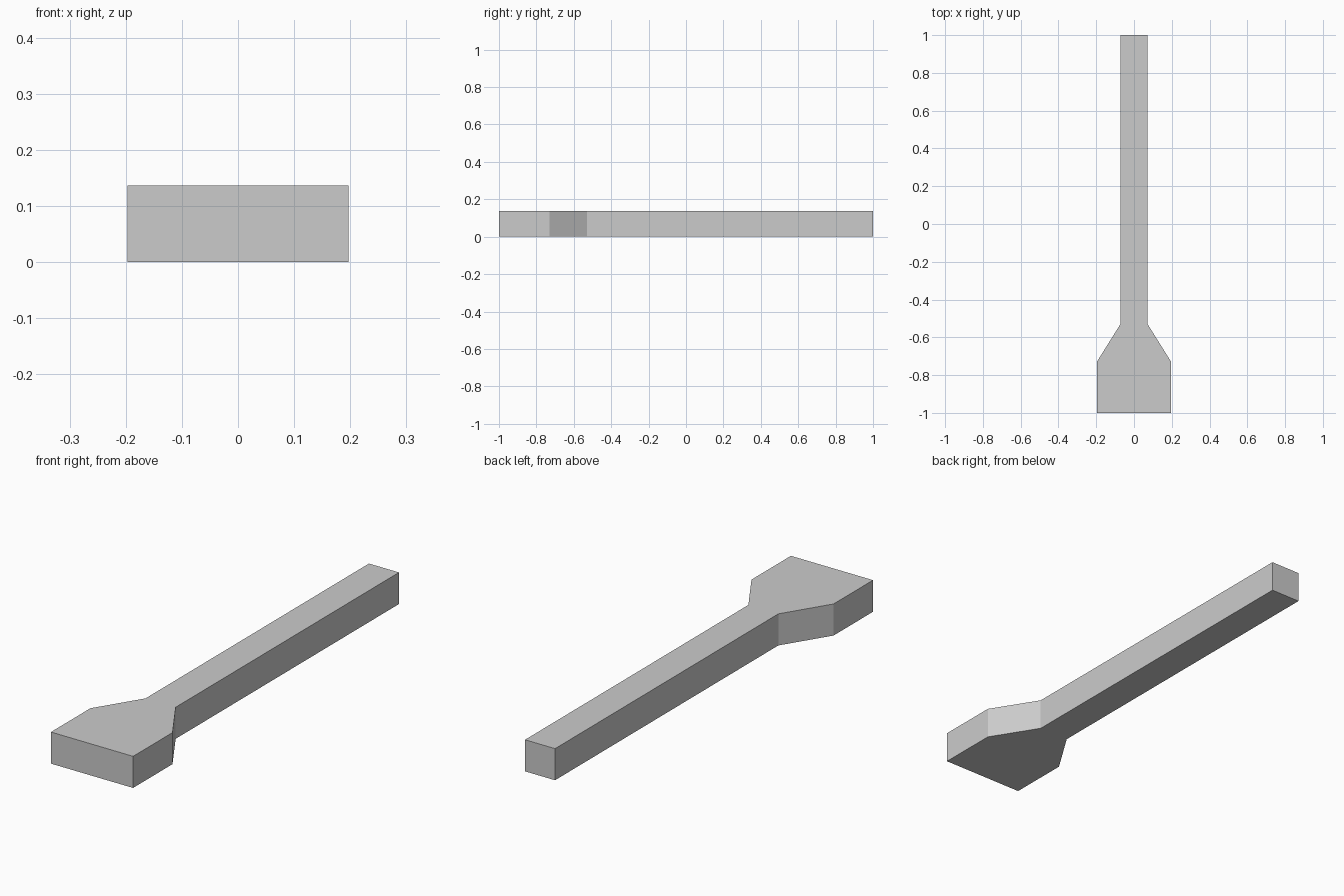
import bpy
import bmesh

cube = bpy.data.objects.get("Cube")
if cube:
    bpy.data.objects.remove(cube, do_unlink=True)

HEIGHT = 0.137

# Plain grey material
grey = bpy.data.materials.new("light_grey")
grey.use_nodes = True
colour = (0.6, 0.6, 0.6, 1.0)
grey.diffuse_color = colour
grey.node_tree.nodes["Principled BSDF"].inputs["Base Color"].default_value = colour


def extrude_outline(name, outline, height, material):
    """Extrude a closed plan outline upward from the ground."""
    bm = bmesh.new()
    base = bm.faces.new([bm.verts.new((x, y, 0)) for x, y in outline])
    grown = bmesh.ops.extrude_face_region(bm, geom=[base], use_keep_orig=True)
    top = [v for v in grown["geom"] if isinstance(v, bmesh.types.BMVert)]
    bmesh.ops.translate(bm, verts=top, vec=(0, 0, height))
    bmesh.ops.recalc_face_normals(bm, faces=bm.faces)
    mesh = bpy.data.meshes.new(name)
    bm.to_mesh(mesh)
    bm.free()
    mesh.materials.append(material)
    obj = bpy.data.objects.new(name, mesh)
    bpy.context.collection.objects.link(obj)
    return obj


# Half plan: broad head, tapering shoulder, long straight shaft
half = [(0.197, -1.0), (0.197, -0.73), (0.072, -0.53), (0.072, 1.0)]
outline = half + [(-x, y) for x, y in reversed(half)]
extrude_outline("paddle_bar", outline, HEIGHT, grey)
